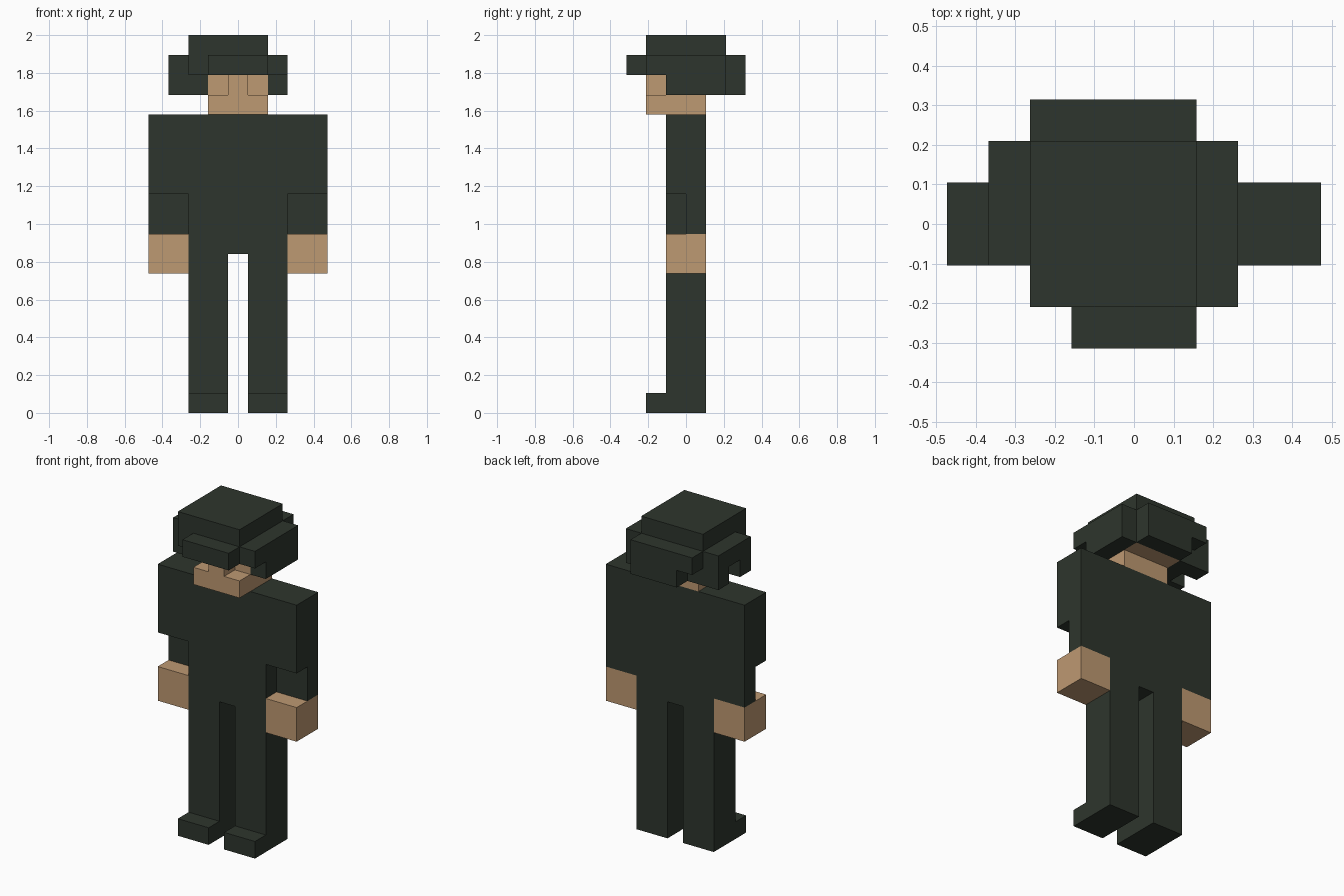
import bpy
import bmesh
from mathutils import Vector

cube = bpy.data.objects.get("Cube")
if cube:
    bpy.data.objects.remove(cube, do_unlink=True)

U = 2 / 19  # one block


def material(name, rgb):
    m = bpy.data.materials.new(name)
    m.use_nodes = True
    m.diffuse_color = (*rgb, 1)
    bsdf = next(n for n in m.node_tree.nodes if n.type == 'BSDF_PRINCIPLED')
    bsdf.inputs["Base Color"].default_value = (*rgb, 1)
    return m


DARK = material("dark green cloth", (0.027, 0.036, 0.026))
SKIN = material("tan skin", (0.515, 0.319, 0.168))


def part(name, mat, *boxes):
    """Join boxes, each (x0, x1, y0, y1, z0, z1) in blocks, into one object."""
    bm = bmesh.new()
    for x0, x1, y0, y1, z0, z1 in boxes:
        lo, hi = Vector((x0, y0, z0)), Vector((x1, y1, z1))
        verts = bmesh.ops.create_cube(bm, size=1)["verts"]
        for v in verts:
            v.co = U * ((lo + hi) / 2 + v.co * (hi - lo))
    me = bpy.data.meshes.new(name)
    bm.to_mesh(me)
    bm.free()
    me.materials.append(mat)
    ob = bpy.data.objects.new(name, me)
    bpy.context.collection.objects.link(ob)
    return ob


# Limbs, mirrored left and right
for side, s in (("left", 1), ("right", -1)):
    def span(a, b):
        return (a, b) if s > 0 else (-b, -a)
    leg, arm = span(0.5, 2.5), span(2.5, 4.5)
    part(side + "_leg", DARK, (*leg, -1, 1, 0, 8))
    part(side + "_shoe_toe", DARK, (*leg, -2, -1, 0, 1))
    part(side + "_upper_arm", DARK, (*arm, -1, 1, 11, 15))
    part(side + "_forearm", DARK, (*arm, 0, 1, 9, 11))
    part(side + "_hand", SKIN, (*arm, -1, 1, 7, 9))

part("torso", DARK, (-2.5, 2.5, -1, 1, 8, 15))

# Head: jaw, skull and nose between the recessed eyes
part("jaw", SKIN, (-1.5, 1.5, -2, 1, 15, 16))
part("skull", SKIN, (-1.5, 1.5, -1, 2, 16, 17))
part("nose", SKIN, (-0.5, 0.5, -2, -1, 16, 17))

# Cap
part("cap_crown", DARK, (-2.5, 1.5, -2, 2, 17, 19))
part("cap_brim", DARK, (-1.5, 1.5, -3, -2, 17, 18))
part("cap_back", DARK, (-2.5, 1.5, 2, 3, 17, 18), (-1.5, 1.5, 2, 3, 16, 17))
part("cap_left_side", DARK, (1.5, 2.5, -2, 2, 17, 18), (1.5, 2.5, -1, 2, 16, 17))
# Thicker right side with a notch in its lower outer edge
part("cap_right_side", DARK,
     (-2.5, -1.5, -1, 2, 16, 17),
     (-3.5, -2.5, -1, 2, 17, 18),
     (-3.5, -2.5, -1, 0, 16, 17),
     (-3.5, -2.5, 1, 2, 16, 17))
